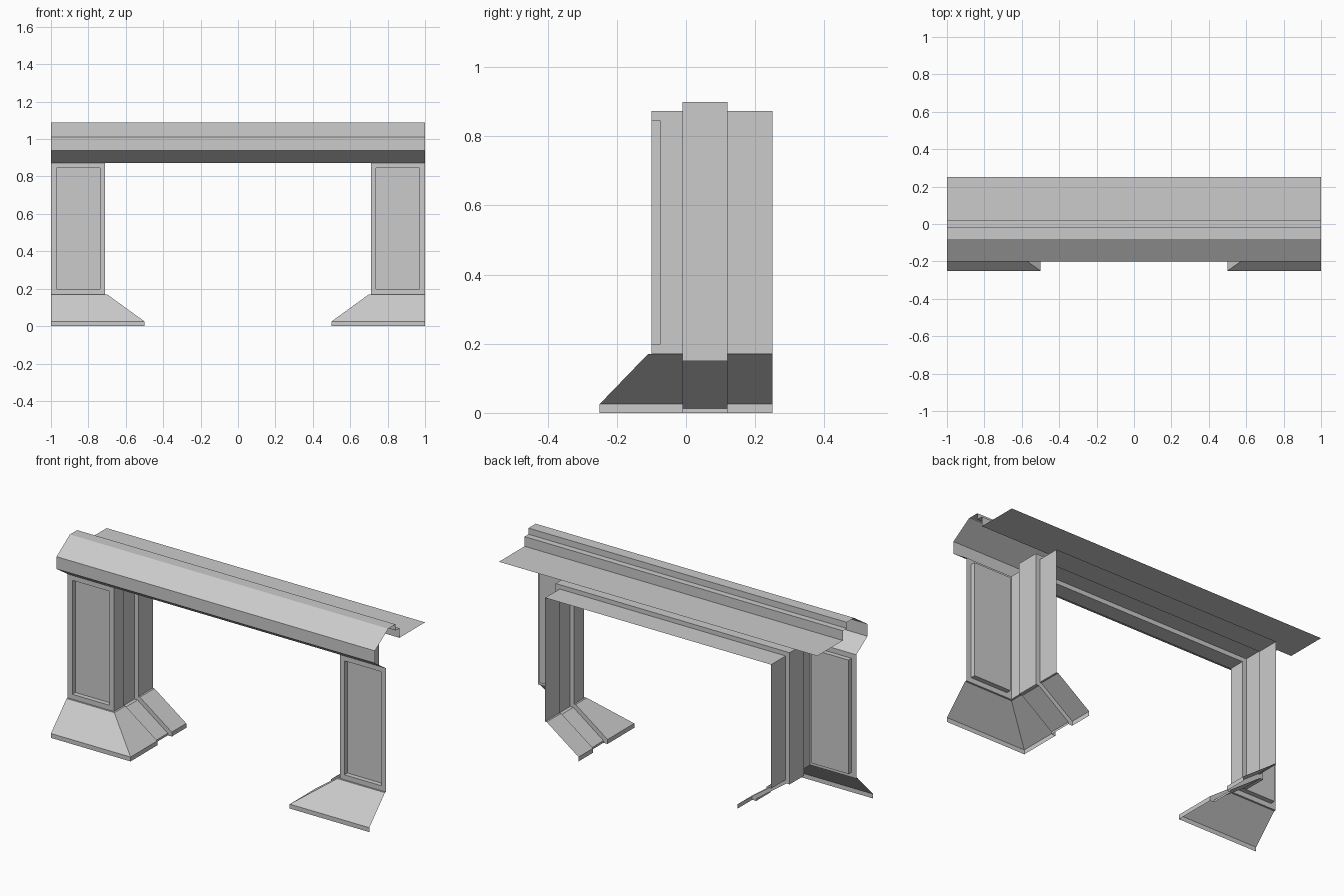
import bpy

if "Cube" in bpy.data.objects:
    bpy.data.objects.remove(bpy.data.objects["Cube"])


def make(name, verts, faces, mirror=False):
    me = bpy.data.meshes.new(name)
    me.from_pydata(verts, [], faces)
    me.update()
    ob = bpy.data.objects.new(name, me)
    bpy.context.collection.objects.link(ob)
    if mirror:
        ob.modifiers.new("mirror", 'MIRROR').use_axis[0] = True
    return ob


def loft(name, rows, mirror=False):
    """Skin a list of equal-length point rows with quads."""
    n = len(rows[0])
    faces = [(j * n + i, j * n + i + 1, (j + 1) * n + i + 1, (j + 1) * n + i)
             for j in range(len(rows) - 1) for i in range(n - 1)]
    return make(name, [p for r in rows for p in r], faces, mirror)


# Half paths (x, z) of the opening: raised face and recessed channel
raised = [(0.5, 0), (0.5, 0.025), (0.70, 0.17), (0.71, 0.17), (0.71, 0.873)]
recess = [(0.525, 0), (0.525, 0.012), (0.715, 0.15), (0.735, 0.15), (0.735, 0.898)]
front_y = [-0.25, -0.25, -0.11, -0.10, -0.10]


def full_row(path, ys):
    half = [(x, y, z) for (x, z), y in zip(path, ys)]
    return half + [(-x, y, z) for x, y, z in reversed(half)]


# Inner jambs, soffit and splayed inner plinth with the channel running round
stations = [(raised, front_y)] + [(p, [y] * 5) for p, y in (
    (raised, -0.01), (recess, -0.01), (recess, 0.12), (raised, 0.12), (raised, 0.25))]
loft("opening_lining", [full_row(p, ys) for p, ys in stations])

# Splayed front of the plinths
inner = [(x, y, z) for (x, z), y in zip(raised[:4], front_y)]
loft("plinth_front", [[p, (1, p[1], p[2])] for p in inner], mirror=True)


# Pillar fronts with a sunken panel
def ring(x0, x1, z0, z1, y):
    return [(x0, y, z0), (x1, y, z0), (x1, y, z1), (x0, y, z1)]


verts = (ring(0.71, 1, 0.17, 0.873, -0.10) + ring(0.738, 0.97, 0.198, 0.845, -0.10)
         + ring(0.738, 0.97, 0.198, 0.845, -0.073))
faces = [(4 * r + k, 4 * r + (k + 1) % 4, 4 * r + 4 + (k + 1) % 4, 4 * r + 4 + k)
         for r in range(2) for k in range(4)] + [(8, 9, 10, 11)]
make("pillar_front", verts, faces, mirror=True)

# Mantel moulding and back shelf
profile = [(-0.10, 0.873), (-0.20, 0.94), (-0.20, 1.01), (-0.08, 1.09), (-0.015, 1.09),
           (-0.015, 1.055), (0.02, 1.055), (0.02, 1.0), (0.25, 1.0)]
loft("mantel", [[(-1, y, z), (1, y, z)] for y, z in profile])
